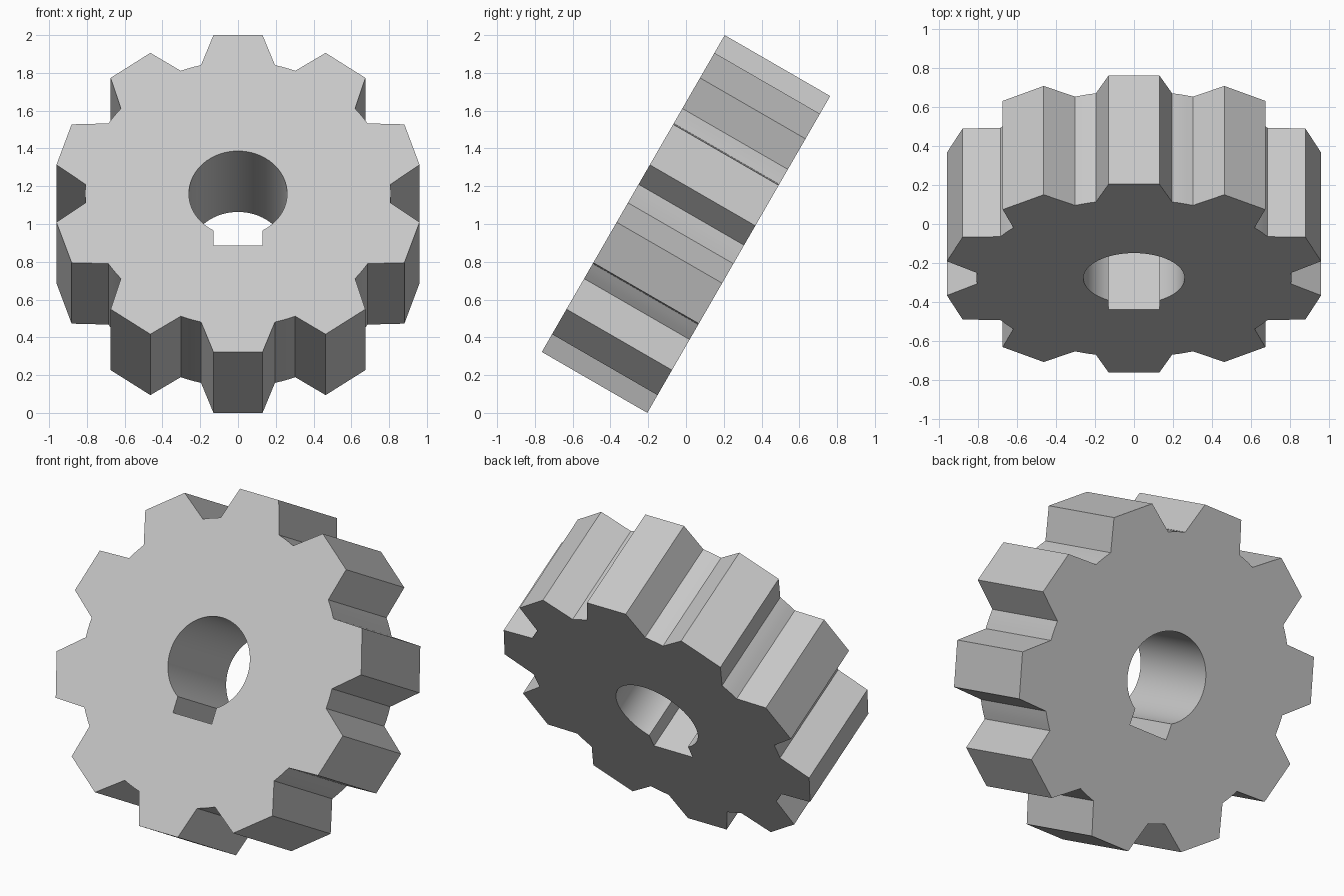
import bpy
import bmesh
from math import cos, sin, radians
from mathutils import Matrix

cube = bpy.data.objects.get("Cube")
if cube:
    bpy.data.objects.remove(cube, do_unlink=True)

TEETH = 10
TIP_R, ROOT_R = 0.977, 0.809
TIP_HALF, ROOT_HALF = 7.65, 14.0     # half angles of a tooth, degrees
BORE_R, KEY_DEPTH = 0.26, 0.318
THICKNESS = 0.645
PITCH = 360 / TEETH


def polar(radius, degrees):
    return radius * cos(radians(degrees)), radius * sin(radians(degrees))


def arc(radius, start, end, steps):
    return [polar(radius, start + (end - start) * i / steps) for i in range(steps + 1)]


def add_loop(bm, points):
    verts = [bm.verts.new((x, y, -THICKNESS / 2)) for x, y in points]
    return [bm.edges.new((a, b)) for a, b in zip(verts, verts[1:] + verts[:1])]


# Toothed outline: flat tip, sloping flanks, curved root
outline = []
for i in range(TEETH):
    mid = 90 + i * PITCH
    outline += [polar(TIP_R, mid - TIP_HALF), polar(TIP_R, mid + TIP_HALF)]
    outline += arc(ROOT_R, mid + ROOT_HALF, mid + PITCH - ROOT_HALF, 3)

# Round bore with a square keyway at its foot
bore = arc(BORE_R, -60, 240, 60)
key_half = bore[0][0]
bore += [(-key_half, -KEY_DEPTH), (key_half, -KEY_DEPTH)]

# Fill between the loops and extrude to full thickness
bm = bmesh.new()
edges = add_loop(bm, outline) + add_loop(bm, bore)
bmesh.ops.triangle_fill(bm, edges=edges, use_beauty=True)
result = bmesh.ops.extrude_face_region(bm, geom=bm.faces[:])
top = [v for v in result["geom"] if isinstance(v, bmesh.types.BMVert)]
bmesh.ops.translate(bm, verts=top, vec=(0, 0, THICKNESS))
bmesh.ops.recalc_face_normals(bm, faces=bm.faces[:])

# Lean the gear back and raise it to the ground plane
tilt = Matrix.Translation((0, 0, 1)) @ Matrix.Rotation(radians(60), 4, "X")
bmesh.ops.transform(bm, matrix=tilt, verts=bm.verts[:])
mesh = bpy.data.meshes.new("gear")
bm.to_mesh(mesh)
bm.free()
gear = bpy.data.objects.new("gear", mesh)
bpy.context.collection.objects.link(gear)

# Plain grey metal
grey = bpy.data.materials.new("light_grey")
grey.use_nodes = True
colour = (0.58, 0.58, 0.58, 1)
grey.diffuse_color = colour
grey.node_tree.nodes["Principled BSDF"].inputs["Base Color"].default_value = colour
mesh.materials.append(grey)

bpy.ops.object.select_all(action="DESELECT")
gear.select_set(True)
bpy.context.view_layer.objects.active = gear
bpy.ops.object.shade_smooth_by_angle(angle=radians(25))
